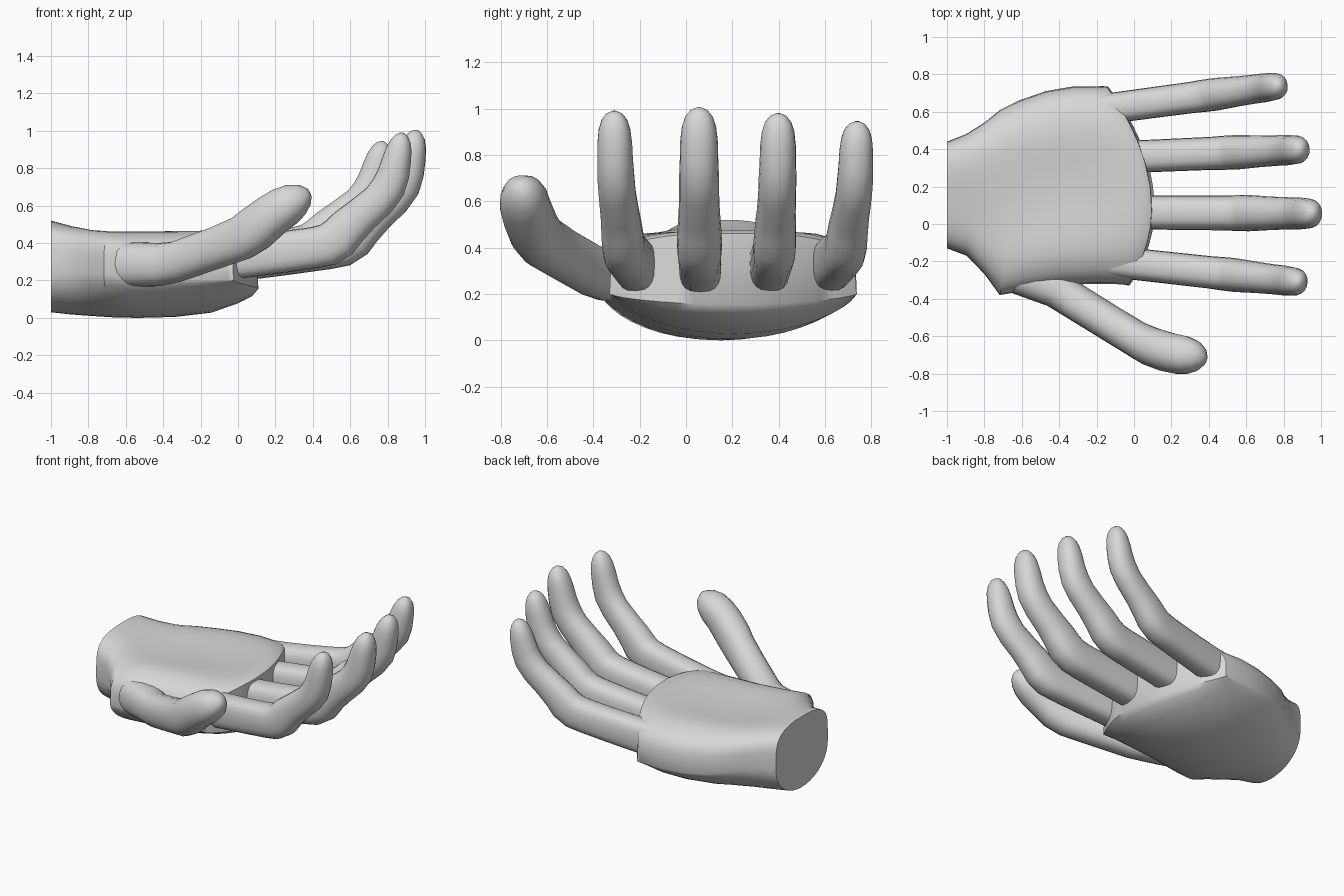
import bpy, bmesh, math
from mathutils import Vector

skin = bpy.data.materials.new("light grey")
skin.diffuse_color = (0.68, 0.68, 0.68, 1)


def power(v, p):
    return math.copysign(abs(v) ** p, v)


def loft(name, rings, angle=45):
    """Skin equal-sized rings of points, closing both ends with strips."""
    bm = bmesh.new()
    vs = [[bm.verts.new(p) for p in r] for r in rings]
    n = len(vs[0])
    for a, b in zip(vs, vs[1:]):
        for i in range(n):
            j = (i + 1) % n
            bm.faces.new((a[i], a[j], b[j], b[i]))
    for r in (vs[0], vs[-1]):
        for i in range(n // 2):
            quad = (r[i], r[i + 1], r[n - i - 1], r[(n - i) % n])
            bm.faces.new(list(dict.fromkeys(quad)))
    bmesh.ops.recalc_face_normals(bm, faces=bm.faces)
    me = bpy.data.meshes.new(name)
    bm.to_mesh(me)
    bm.free()
    ob = bpy.data.objects.new(name, me)
    bpy.context.collection.objects.link(ob)
    me.materials.append(skin)
    bpy.ops.object.select_all(action='DESELECT')
    ob.select_set(True)
    bpy.context.view_layer.objects.active = ob
    bpy.ops.object.shade_smooth_by_angle(angle=math.radians(angle))
    return ob


def digit(name, path, square=0.85, n=20):
    """Tube along a path of (point, half width, half thickness), squarer at the root."""
    pts = [Vector(p) for p, w, h in path]
    along = pts[-1] - pts[0]
    side = Vector((-along.y, along.x, 0)).normalized()
    rings = []
    for i, (p, w, h) in enumerate(path):
        t = (pts[min(i + 1, len(pts) - 1)] - pts[max(i - 1, 0)]).normalized()
        up = t.cross(side).normalized()
        e = square + (0.9 - square) * min(1, i / 7)
        ring = []
        for k in range(n):
            a = 2 * math.pi * k / n
            ring.append(pts[i] + side * w * power(math.cos(a), e)
                        + up * h * power(math.sin(a), e))
        rings.append(ring)
    return loft(name, rings)


# Palm: sections from wrist to knuckles (u, y min, y max, bottom, side, top, hollow, bottom power)
sections = [
    (0.00, -0.13, 0.44, 0.030, 0.26, 0.520, 0.00, 0.9),
    (0.10, -0.17, 0.48, 0.018, 0.25, 0.500, 0.01, 1.0),
    (0.20, -0.27, 0.54, 0.010, 0.24, 0.485, 0.02, 1.1),
    (0.30, -0.38, 0.61, 0.003, 0.23, 0.482, 0.03, 1.2),
    (0.42, -0.36, 0.66, 0.000, 0.21, 0.484, 0.04, 1.3),
    (0.60, -0.33, 0.71, 0.005, 0.20, 0.487, 0.04, 1.4),
    (0.78, -0.32, 0.735, 0.028, 0.20, 0.487, 0.03, 1.4),
    (0.90, -0.32, 0.735, 0.075, 0.20, 0.483, 0.015, 1.4),
    (0.97, -0.325, 0.737, 0.115, 0.20, 0.476, 0.00, 1.4),
    (1.00, -0.33, 0.735, 0.155, 0.20, 0.462, 0.00, 1.4),
]
N = 40
rings = []
for u, y0, y1, zb, zs, zt, dip, p in sections:
    ring = []
    for k in range(N):
        a = 2 * math.pi * k / N
        c, s = math.cos(a), math.sin(a)
        if s >= 0:
            y = power(c, 0.75)
            z = zs + (zt - zs) * s ** 0.45 - dip * max(0, 1 - (y / 0.7) ** 2) ** 1.5
        else:
            y = c
            z = zs - (zs - zb) * (-s) ** p
        y = (y0 + y1) / 2 + y * (y1 - y0) / 2
        # curved knuckle line, leaning back slightly above the lower lip
        front = 0.11 - (0.58 if y > 0.08 else 0.8) * (y - 0.08) ** 2
        x = -1 + u * (front + 1) - u ** 8 * 0.015 * max(0, (z - 0.2) / 0.26)
        ring.append((x, y, z))
    rings.append(ring)
loft("palm", rings)

# Fingers: one curled side profile (x, z, half width, half thickness)
profile = [
    (-0.05, 0.315, 0.090, 0.118), (0.10, 0.326, 0.091, 0.117),
    (0.30, 0.350, 0.092, 0.115), (0.48, 0.375, 0.093, 0.115),
    (0.555, 0.391, 0.096, 0.118), (0.615, 0.430, 0.097, 0.118),
    (0.665, 0.488, 0.094, 0.111), (0.74, 0.557, 0.089, 0.101),
    (0.83, 0.637, 0.086, 0.096), (0.88, 0.707, 0.086, 0.096),
    (0.907, 0.78, 0.083, 0.089), (0.925, 0.86, 0.081, 0.080),
    (0.938, 0.92, 0.074, 0.069), (0.946, 0.962, 0.060, 0.053),
    (0.95, 0.99, 0.038, 0.032), (0.951, 1.003, 0.010, 0.010),
]
# name, x shift, root y, tip y, width scale, tip height
for name, dx, ya, yb, ws, top in (
        ("index_finger", -0.075, -0.20, -0.31, 0.93, 0.99),
        ("middle_finger", 0.0, 0.062, 0.056, 1.0, 1.005),
        ("ring_finger", -0.065, 0.355, 0.398, 0.95, 0.98),
        ("little_finger", -0.18, 0.605, 0.738, 0.9, 0.945)):
    path = []
    for x, z, w, h in profile:
        if z > 0.4:
            z = 0.4 + (z - 0.4) * (top - 0.4) / 0.603
        y = ya + (yb - ya) * (x + 0.05)
        path.append(((x + dx, y, z), w * ws, h * (0.5 + ws / 2)))
    digit(name, path, 0.65)

# Thumb
digit("thumb", [
    ((-0.70, -0.24, 0.29), 0.080, 0.10), ((-0.62, -0.27, 0.285), 0.105, 0.122),
    ((-0.42, -0.345, 0.285), 0.102, 0.115), ((-0.33, -0.405, 0.30), 0.098, 0.110),
    ((-0.12, -0.535, 0.374), 0.097, 0.112), ((0.02, -0.62, 0.428), 0.098, 0.119),
    ((0.09, -0.655, 0.475), 0.104, 0.123), ((0.18, -0.685, 0.548), 0.107, 0.115),
    ((0.25, -0.70, 0.596), 0.107, 0.110), ((0.305, -0.713, 0.630), 0.095, 0.094),
    ((0.348, -0.724, 0.653), 0.068, 0.066), ((0.374, -0.730, 0.666), 0.032, 0.032),
    ((0.380, -0.732, 0.669), 0.008, 0.008)])
